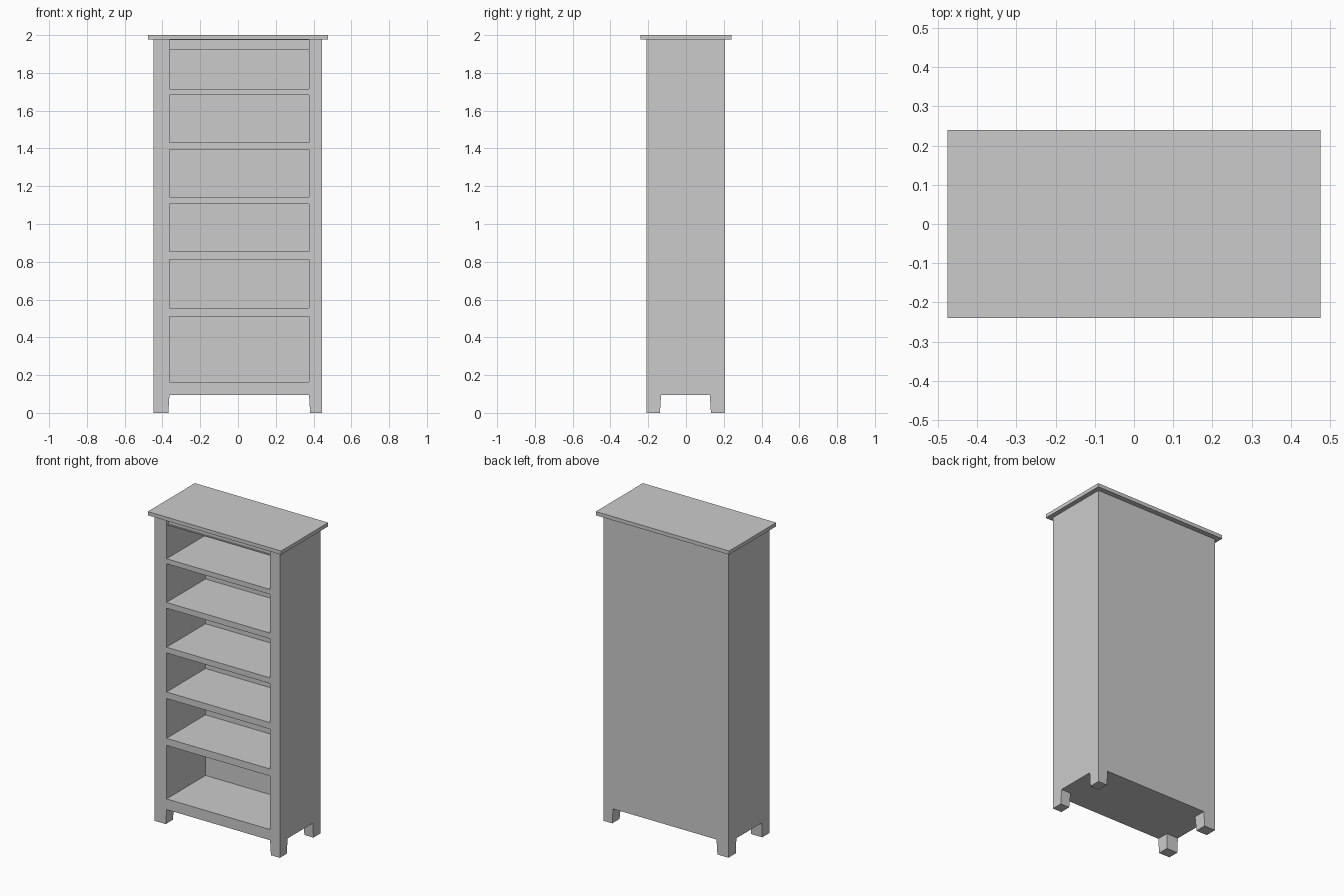
import bpy, bmesh

if "Cube" in bpy.data.objects:
    bpy.data.objects.remove(bpy.data.objects["Cube"])

X0, X1 = -0.448, 0.446       # cabinet sides
Y0, Y1 = -0.21, 0.207        # cabinet front and back
IN0, IN1 = -0.363, 0.376     # opening between the stiles
BASE, CROWN = 0.095, 1.976   # underside and upper end of the cabinet


def add_box(bm, x, y, z):
    """Append an axis-aligned box; return its vertices."""
    verts = bmesh.ops.create_cube(bm, size=1)["verts"]
    for v in verts:
        for i, (a, b) in enumerate((x, y, z)):
            v.co[i] = b if v.co[i] > 0 else a
    return verts


def make(name, bm):
    mesh = bpy.data.meshes.new(name)
    bm.to_mesh(mesh)
    bm.free()
    obj = bpy.data.objects.new(name, mesh)
    bpy.context.collection.objects.link(obj)
    return obj


def box(name, x, y, z):
    bm = bmesh.new()
    add_box(bm, x, y, z)
    return make(name, bm)


def cut(target, cutter):
    cutter.hide_render = True
    cutter.hide_set(True)
    cutter.display_type = 'WIRE'
    mod = target.modifiers.new(cutter.name, 'BOOLEAN')
    mod.operation = 'DIFFERENCE'
    mod.solver = 'EXACT'
    mod.object = cutter


# Cabinet body with the shelf compartments hollowed out
body = box("cabinet_body", (X0, X1), (Y0, Y1), (BASE, CROWN))
bays = [(0.164, 0.509), (0.555, 0.812), (0.854, 1.106),
        (1.143, 1.395), (1.432, 1.682), (1.714, 1.926)]
bm = bmesh.new()
for bay in bays:
    add_box(bm, (IN0, IN1), (-0.3, 0.187), bay)
cut(body, make("compartment_cutter", bm))

# Shallow recess in front of the top rail
cut(body, box("rail_recess_cutter", (IN0, IN1), (-0.3, -0.192), (1.9, 1.974)))

# Thin lip under the top rail
box("top_rail_lip", (IN0, IN1), (-0.198, -0.190), (1.925, 1.932))

# Overhanging top board
box("top_board", (-0.476, 0.476), (-0.24, 0.24), (CROWN, 2.0))

# Four corner feet, tapered slightly on their inner faces
TAPER = 0.006
for side, xs in (("left", (X0, IN0)), ("right", (IN1, X1))):
    for end, ys in (("front", (Y0, -0.132)), ("back", (0.126, Y1))):
        bm = bmesh.new()
        for v in add_box(bm, xs, ys, (0.0, BASE)):
            if v.co.z < 0.01:
                if abs(v.co.x) < 0.41:
                    v.co.x += TAPER * (-1 if v.co.x < 0 else 1)
                if abs(v.co.y) < 0.17:
                    v.co.y += TAPER * (-1 if v.co.y < 0 else 1)
        make(f"{end}_{side}_foot", bm)
